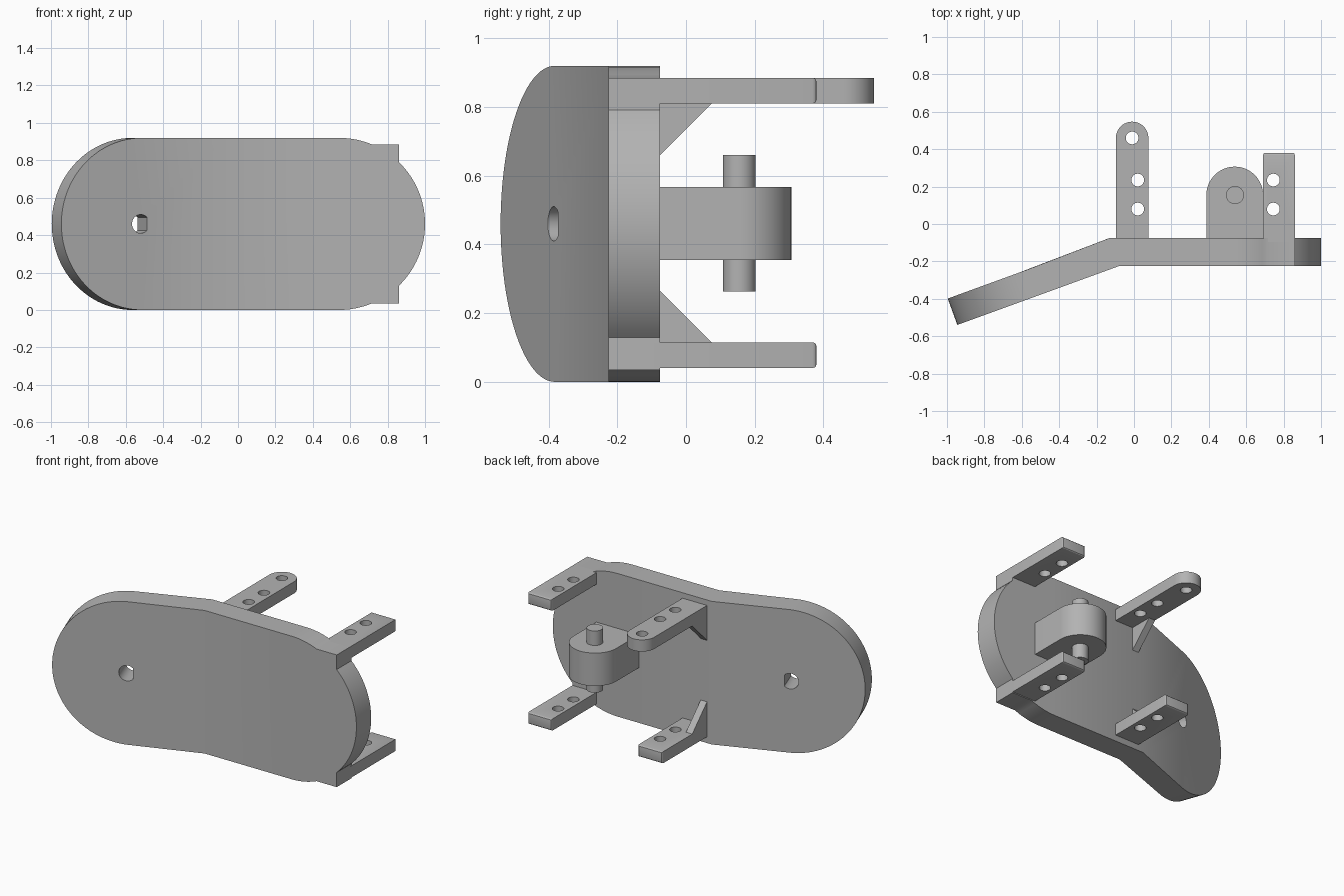
import bpy, bmesh, math
from math import sin, cos, radians
from mathutils import Vector

cube = bpy.data.objects.get("Cube")
if cube:
    bpy.data.objects.remove(cube, do_unlink=True)

grey = bpy.data.materials.new("plain grey")
grey.use_nodes = True
grey.diffuse_color = (0.45, 0.45, 0.45, 1)
grey.node_tree.nodes["Principled BSDF"].inputs["Base Color"].default_value = grey.diffuse_color


def finish(name, bm):
    bmesh.ops.recalc_face_normals(bm, faces=bm.faces)
    mesh = bpy.data.meshes.new(name)
    bm.to_mesh(mesh)
    bm.free()
    mesh.materials.append(grey)
    obj = bpy.data.objects.new(name, mesh)
    bpy.context.collection.objects.link(obj)
    return obj


def add_prism(bm, outline, shift):
    """Extrude a closed 3D outline along a vector."""
    face = bm.faces.new([bm.verts.new(p) for p in outline])
    ext = bmesh.ops.extrude_face_region(bm, geom=[face])
    verts = [g for g in ext["geom"] if isinstance(g, bmesh.types.BMVert)]
    bmesh.ops.translate(bm, verts=verts, vec=shift)


def arc(cx, cy, r, start, end, steps):
    angles = [radians(start + (end - start) * i / steps) for i in range(steps + 1)]
    return [(cx + r * cos(a), cy + r * sin(a)) for a in angles]


def circle(cx, cy, r, steps=32):
    return arc(cx, cy, r, 0, 360, steps)[:-1]


def flat_prism(name, outline, z0, z1):
    bm = bmesh.new()
    add_prism(bm, [(x, y, z0) for x, y in outline], (0, 0, z1 - z0))
    return finish(name, bm)


def cut(obj, cutter):
    cutter.hide_render = True
    mod = obj.modifiers.new("holes", 'BOOLEAN')
    mod.operation = 'DIFFERENCE'
    mod.solver = 'EXACT'
    mod.object = cutter
    bpy.context.view_layer.objects.active = obj
    bpy.ops.object.modifier_apply(modifier=mod.name)
    bpy.data.objects.remove(cutter, do_unlink=True)


def smooth(obj):
    bpy.ops.object.select_all(action='DESELECT')
    obj.select_set(True)
    bpy.context.view_layer.objects.active = obj
    bpy.ops.object.shade_smooth_by_angle(angle=radians(30))


# Bent cover plate: rounded ends, square ears on the straight end
R, FRONT, BACK = 0.46, -0.225, -0.075
TILT = radians(20)
along = Vector((-cos(TILT), -sin(TILT), 0))
thick = Vector((-sin(TILT), cos(TILT), 0)) * (BACK - FRONT)
bend = Vector((-0.08, FRONT, 0))

ear = (0.86, 0.885)
upper = arc(0.54, R, R, 90, 67.5, 6) + [ear] + arc(0.54, R, R, 46, 0, 16)
right_end = upper + [(x, 2 * R - z) for x, z in reversed(upper[:-1])]
left_end = arc(R, R, R, -90, 90, 48)

loops = []
for y, offset in ((FRONT, Vector()), (BACK, thick)):
    straight = [Vector((x, y, z)) for x, z in right_end]
    low = Vector((bend.x + offset.x, y, 0))
    high = low + Vector((0, 0, 2 * R))
    tilted = [bend + offset + along * u + Vector((0, 0, z)) for u, z in left_end]
    loops.append((straight, low, tilted, high))

bm = bmesh.new()
rings = []
for straight, low, tilted, high in loops:
    s = [bm.verts.new(p) for p in straight]
    t = [bm.verts.new(p) for p in tilted]
    a, b = bm.verts.new(low), bm.verts.new(high)
    bm.faces.new(s + [a, b])
    bm.faces.new([a] + t + [b])
    rings.append(s + [a] + t + [b])
for i in range(len(rings[0])):
    j = (i + 1) % len(rings[0])
    bm.faces.new((rings[0][i], rings[0][j], rings[1][j], rings[1][i]))
plate = finish("cover_plate", bm)

# D-shaped shaft hole square to the tilted half
bm = bmesh.new()
center = bend + along * 0.468 - thick * 0.5
profile = arc(0, 0, 0.05, 45, 315, 28)
add_prism(bm, [center - along * u + Vector((0, 0, R + v)) for u, v in profile], thick * 2)
cut(plate, finish("shaft_hole_cutter", bm))
smooth(plate)


# Mounting arms with screw holes
def arm(name, x0, x1, z0, holes, round_end=False):
    end, start, z1 = 0.38, BACK - 0.02, z0 + 0.075
    if round_end:
        r = (x1 - x0) / 2
        tip = arc(x0 + r, 0.46, r, 0, 180, 24)
    else:
        tip = [(x1, end), (x0, end)]
    obj = flat_prism(name, [(x0, start), (x1, start)] + tip, z0, z1)
    if not round_end:
        bm = bmesh.new()
        bm.from_mesh(obj.data)
        edges = [e for e in bm.edges if all(v.co.y > end - 0.001 for v in e.verts)]
        bmesh.ops.bevel(bm, geom=edges, offset=0.012, segments=3, profile=0.5, affect='EDGES')
        bm.to_mesh(obj.data)
        bm.free()
    bm = bmesh.new()
    for x, y in holes:
        add_prism(bm, [(p, q, z0 - 0.1) for p, q in circle(x, y, 0.034)], (0, 0, 0.3))
    cut(obj, finish(name + "_cutter", bm))
    smooth(obj)


LOW, HIGH = 0.04, 0.81
for level, z in (("lower", LOW), ("upper", HIGH)):
    long = z == HIGH
    arm(level + "_side_arm", 0.69, 0.86, z, [(0.745, 0.08), (0.745, 0.235)])
    holes = [(0.02, 0.08), (0.02, 0.235)] + ([(-0.01, 0.46)] if long else [])
    arm(level + "_middle_arm", -0.097, 0.077, z, holes, long)

    # Triangular gusset bracing the middle arm
    root, side = (HIGH, -1) if long else (LOW + 0.075, 1)
    bm = bmesh.new()
    tri = [(BACK - 0.01, root), (0.075, root), (BACK, root + side * 0.15), (BACK - 0.01, root + side * 0.15)]
    add_prism(bm, [(-0.097, y, z) for y, z in tri], (0.045, 0, 0))
    finish(level + "_gusset", bm)

# Pivot lug and its pin
lug = [(0.387, BACK - 0.02), (0.69, BACK - 0.02)] + arc(0.5385, 0.155, 0.1515, 0, 180, 40)
smooth(flat_prism("pivot_lug", lug, 0.355, 0.567))
smooth(flat_prism("pivot_pin", circle(0.54, 0.155, 0.048), 0.263, 0.66))
